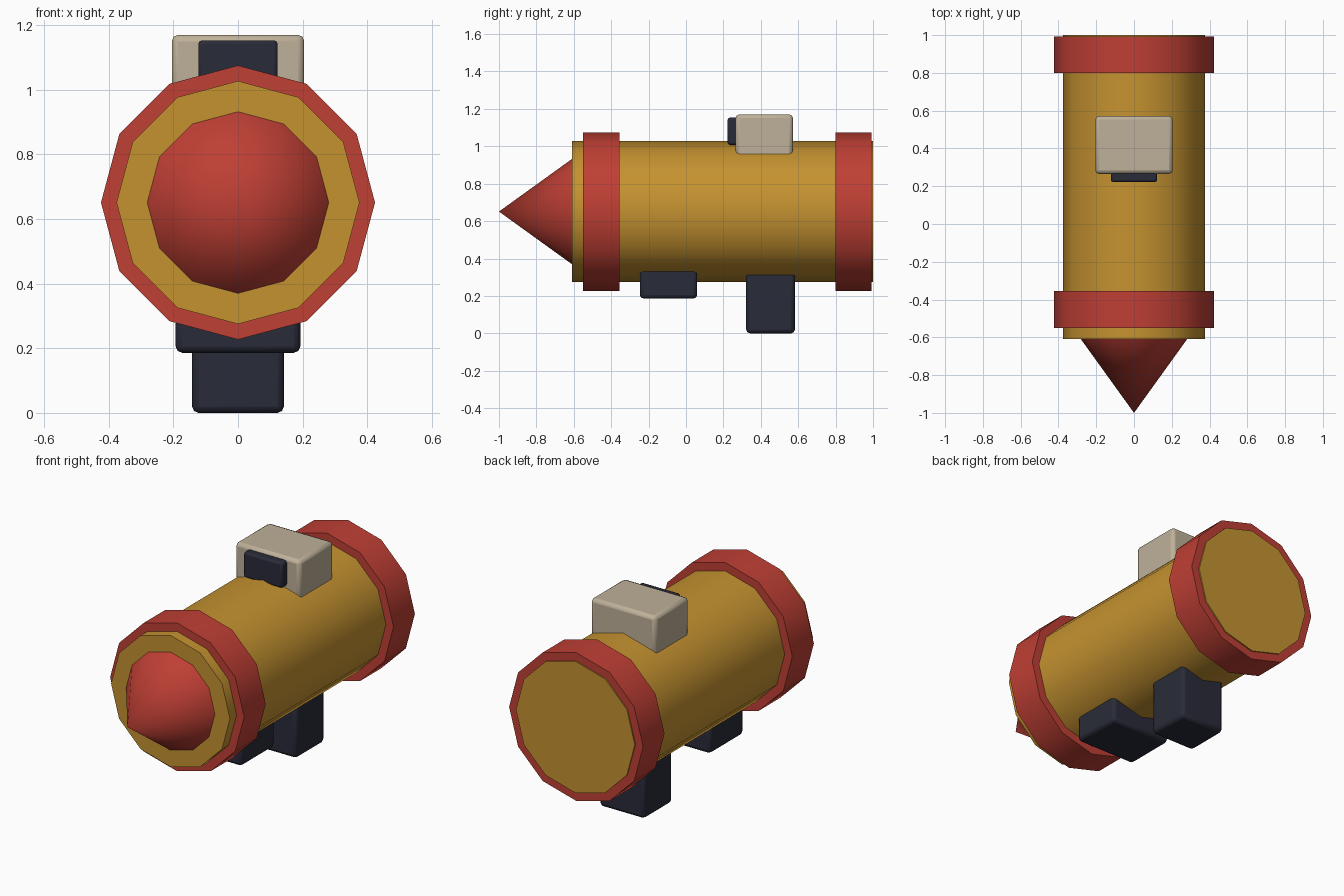
import bpy
from math import radians

if "Cube" in bpy.data.objects:
    bpy.data.objects.remove(bpy.data.objects["Cube"])

AXIS_Z = 0.651  # height of the barrel axis


def material(name, rgb):
    m = bpy.data.materials.new(name)
    m.diffuse_color = (*rgb, 1)
    m.use_nodes = True
    m.node_tree.nodes["Principled BSDF"].inputs["Base Color"].default_value = m.diffuse_color
    return m


YELLOW = material("ochre", (0.56, 0.29, 0.03))
RED = material("red", (0.52, 0.05, 0.035))
DARK = material("dark", (0.022, 0.024, 0.04))
BEIGE = material("beige", (0.52, 0.44, 0.32))


def finish(name, mat, angle):
    ob = bpy.context.object
    ob.name = name
    ob.data.materials.append(mat)
    bpy.ops.object.shade_smooth_by_angle(angle=radians(angle))
    return ob


def drum(name, y0, y1, r_back, r_front, mat):
    """12-sided cylinder or cone lying along y, from y0 (front) to y1 (back)."""
    bpy.ops.mesh.primitive_cone_add(
        vertices=12, radius1=r_back, radius2=r_front, depth=y1 - y0,
        location=(0, (y0 + y1) / 2, AXIS_Z), rotation=(radians(90), 0, 0))
    return finish(name, mat, 40)


def block(name, half_x, y0, y1, z0, z1, mat, bevel=0.02):
    """Box with softened edges, centred on x."""
    bpy.ops.mesh.primitive_cube_add(size=1, location=(0, (y0 + y1) / 2, (z0 + z1) / 2))
    bpy.context.object.scale = (2 * half_x, y1 - y0, z1 - z0)
    bpy.ops.object.transform_apply(location=False, rotation=False, scale=True)
    ob = finish(name, mat, 40)
    mod = ob.modifiers.new("bevel", 'BEVEL')
    mod.width = bevel
    mod.segments = 2
    return ob


# Barrel, nose cone and the two bands
drum("barrel", -0.61, 1.0, 0.376, 0.376, YELLOW)
drum("nose_cone", -1.0, -0.61, 0.281, 0, RED)
drum("front_band", -0.55, -0.355, 0.424, 0.424, RED)
drum("rear_band", 0.80, 0.993, 0.424, 0.424, RED)

# Sight on top with its dark lens
block("sight", 0.205, 0.265, 0.572, 0.93, 1.17, BEIGE)
block("sight_lens", 0.123, 0.222, 0.30, 1.008, 1.153, DARK, 0.012)

# Fore grip and handle underneath
block("fore_grip", 0.193, -0.247, 0.06, 0.186, 0.36, DARK)
block("handle", 0.142, 0.322, 0.582, 0.0, 0.36, DARK)
